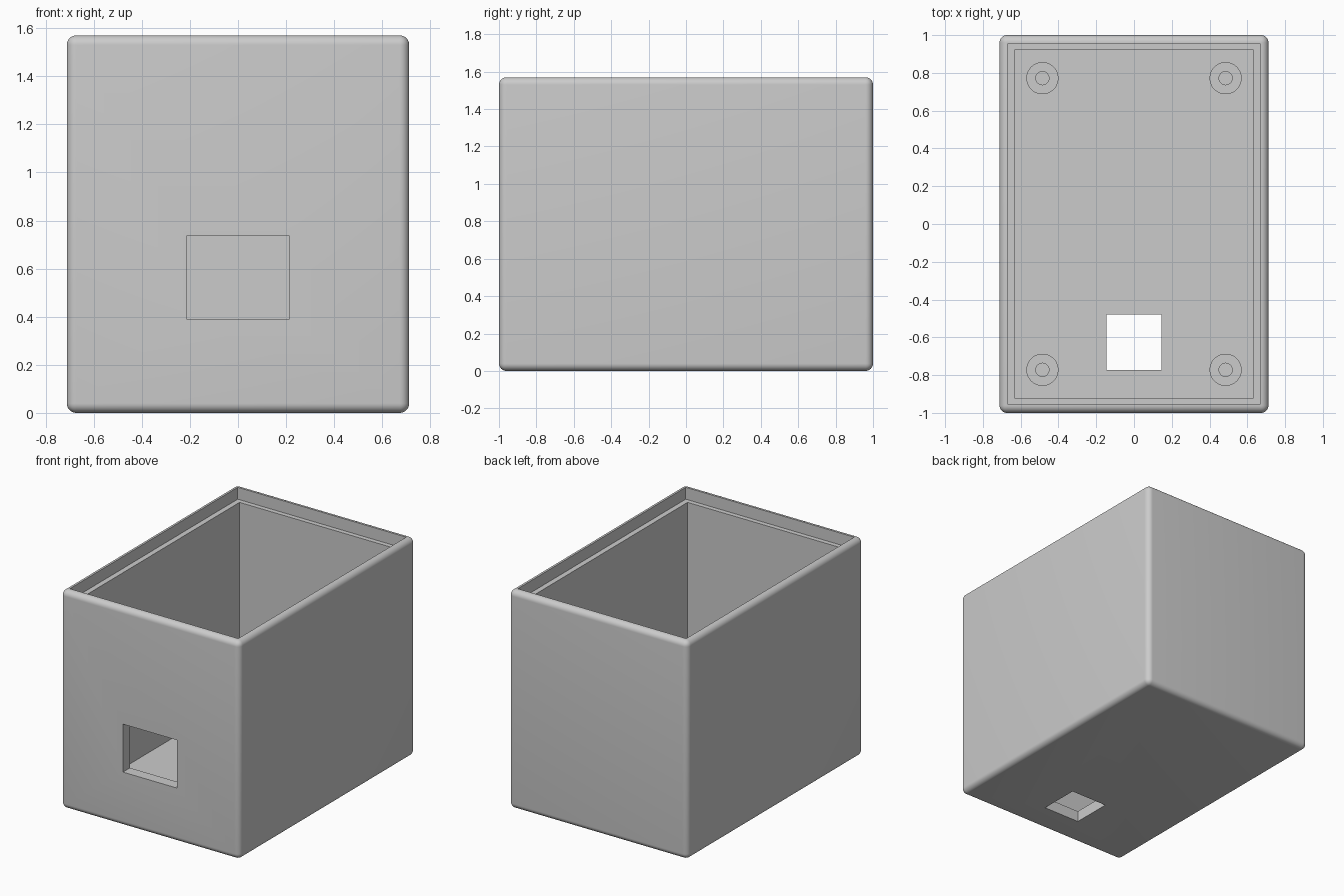
import bpy
import bmesh
import math

if "Cube" in bpy.data.objects:
    bpy.data.objects.remove(bpy.data.objects["Cube"], do_unlink=True)

HALF_X, HALF_Y, HEIGHT = 0.712, 1.0, 1.57
WALL, RIM_X, RIM_Y, RIM_DEPTH = 0.08, 0.042, 0.046, 0.085
ROUND = 0.04
BOSS_TOP = 0.24

grey = bpy.data.materials.new("plain grey")
grey.use_nodes = True
grey.diffuse_color = (0.6, 0.6, 0.6, 1)
grey.node_tree.nodes["Principled BSDF"].inputs["Base Color"].default_value = grey.diffuse_color


def finish(name, bm):
    mesh = bpy.data.meshes.new(name)
    bm.to_mesh(mesh)
    bm.free()
    mesh.materials.append(grey)
    ob = bpy.data.objects.new(name, mesh)
    bpy.context.collection.objects.link(ob)
    return ob


def box(name, low, high, rounding=0):
    bm = bmesh.new()
    bmesh.ops.create_cube(bm, size=1)
    for v in bm.verts:
        v.co = [a + (c + 0.5) * (b - a) for a, b, c in zip(low, high, v.co)]
    if rounding:
        bmesh.ops.bevel(bm, geom=bm.edges[:], offset=rounding, segments=8,
                        profile=0.5, affect='EDGES')
    return finish(name, bm)


def cylinder(name, x, y, radius, low, high):
    bm = bmesh.new()
    bmesh.ops.create_cone(bm, cap_ends=True, segments=48, radius1=radius,
                          radius2=radius, depth=high - low)
    bmesh.ops.translate(bm, verts=bm.verts, vec=(x, y, (low + high) / 2))
    return finish(name, bm)


def activate(ob):
    bpy.ops.object.select_all(action='DESELECT')
    ob.select_set(True)
    bpy.context.view_layer.objects.active = ob


def cut(ob, cutter):
    mod = ob.modifiers.new("cut", 'BOOLEAN')
    mod.operation = 'DIFFERENCE'
    mod.solver = 'EXACT'
    mod.object = cutter
    activate(ob)
    bpy.ops.object.modifier_apply(modifier=mod.name)
    bpy.data.objects.remove(cutter, do_unlink=True)


def smooth(ob):
    activate(ob)
    bpy.ops.object.shade_smooth_by_angle(angle=math.radians(30))


# Rounded open-topped case
case = box("case", (-HALF_X, -HALF_Y, 0), (HALF_X, HALF_Y, HEIGHT), ROUND)

# Main cavity
ix, iy = HALF_X - WALL, HALF_Y - WALL
cut(case, box("cavity_cutter", (-ix, -iy, WALL), (ix, iy, HEIGHT + 0.2)))

# Stepped seat for a lid
rx, ry = HALF_X - RIM_X, HALF_Y - RIM_Y
cut(case, box("lid_seat_cutter", (-rx, -ry, HEIGHT - RIM_DEPTH), (rx, ry, HEIGHT + 0.3)))

# Front window and floor opening
cut(case, box("window_cutter", (-0.215, -1.1, 0.39), (0.215, -0.85, 0.735)))
cut(case, box("floor_cutter", (-0.146, -0.772, -0.1), (0.146, -0.48, 0.2)))
smooth(case)

# Four screw bosses on the floor
for x, side in ((-0.485, "right"), (0.485, "left")):
    for y, end in ((-0.772, "front"), (0.772, "back")):
        boss = cylinder(f"{end}_{side}_screw_boss", x, y, 0.085, WALL - 0.01, BOSS_TOP)
        cut(boss, cylinder("drill_cutter", x, y, 0.035, WALL, BOSS_TOP + 0.1))
        smooth(boss)
